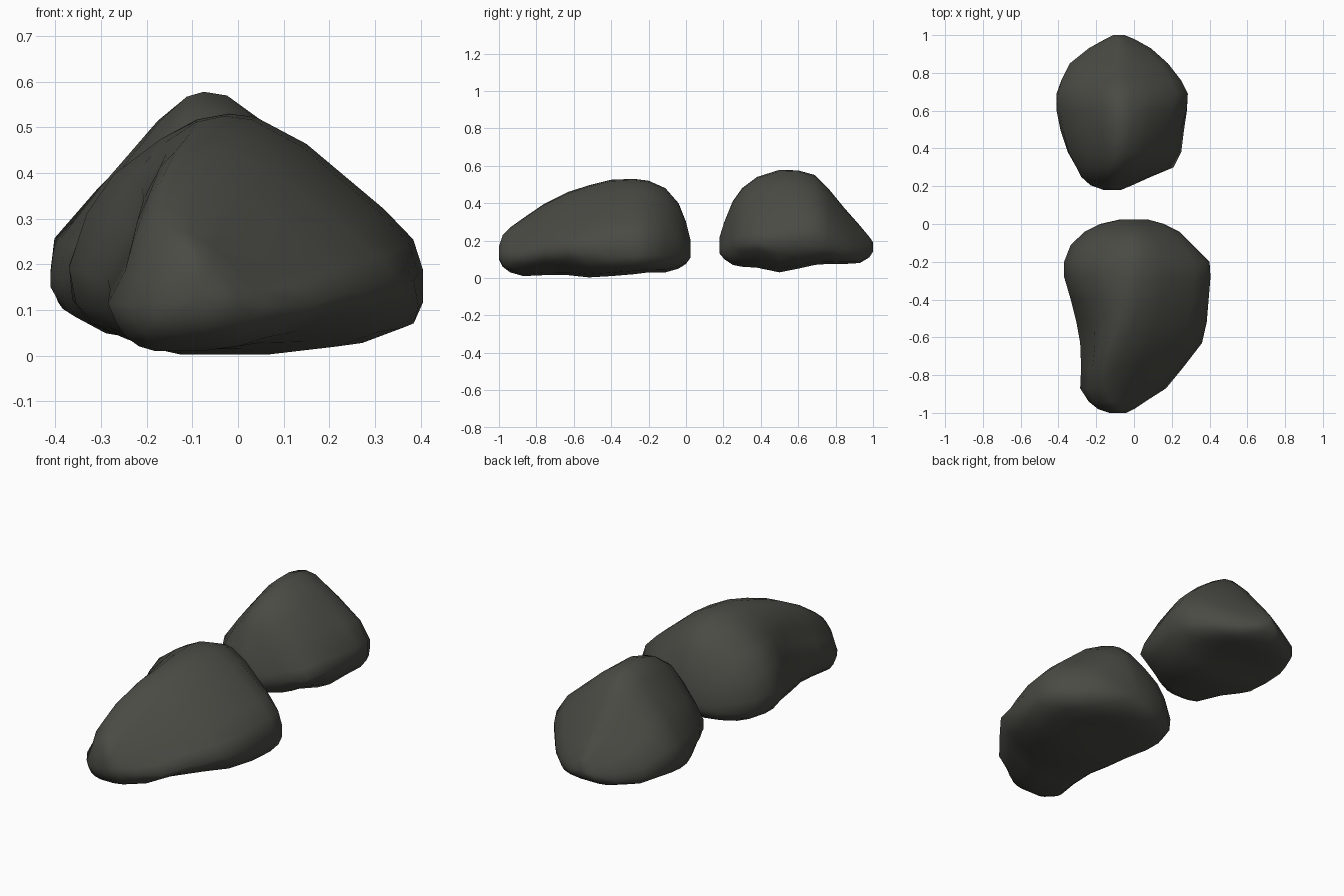
import bpy, bmesh, math

stone = bpy.data.materials.new("dark_stone")
stone.diffuse_color = (0.068, 0.069, 0.058, 1)


def flank(profile, lower, hollow, undercut):
    """Side profile: upper part hollowed towards the ridge, lower part tucked in."""
    top = [(min(1, u * (1 - hollow * math.sin(math.pi * w))) if u < 1 else u, w)
           for u, w in profile]
    base = [(min(1, u * (1 - undercut * (1 - w * 3))), w) for u, w in lower]
    return top + base


def make_rock(name, stations, left, right, lower):
    """Loft sections along y. Station: y, x left, x right, z bottom, z top, ridge x,
    hollow left, hollow right, undercut left, undercut right."""
    bm = bmesh.new()
    rings = []
    for y, xl, xr, zb, zt, xp, hl, hr, cl, cr in stations:
        h = zt - zb
        ring = [(xp, zt)]
        ring += [(xp + (xr - xp) * u, zb + h * w) for u, w in flank(right, lower, hr, cr)]
        ring += [(xp, zb)]
        ring += [(xp + (xl - xp) * u, zb + h * w)
                 for u, w in flank(left, lower, hl, cl)[::-1]]
        rings.append([bm.verts.new((x, y, z)) for x, z in ring])
    n = len(rings[0])
    for a, b in zip(rings, rings[1:]):
        for i in range(n):
            j = (i + 1) % n
            bm.faces.new((a[i], a[j], b[j], b[i]))
    # rounded ends close on a centre point
    for ring in (rings[0], rings[-1]):
        bmesh.ops.poke(bm, faces=[bm.faces.new(ring)])
    bmesh.ops.recalc_face_normals(bm, faces=bm.faces)
    for f in bm.faces:
        f.smooth = True
    mesh = bpy.data.meshes.new(name)
    bm.to_mesh(mesh)
    bm.free()
    mesh.materials.append(stone)
    obj = bpy.data.objects.new(name, mesh)
    bpy.context.collection.objects.link(obj)
    return obj


# shared underside, from the widest point down to the base
lower = [(0.98, 0.19), (0.89, 0.10), (0.68, 0.035), (0.32, 0.0)]

# long front rock with a low nose
make_rock("front_rock", [
    (-1.00, -0.13, -0.04, 0.10, 0.17, -0.09, 0, 0, 0, 0),
    (-0.98, -0.19, 0.00, 0.06, 0.23, -0.10, 0, 0, 0.1, 0.1),
    (-0.94, -0.24, 0.06, 0.03, 0.27, -0.13, 0.1, 0.05, 0.2, 0.2),
    (-0.87, -0.285, 0.17, 0.01, 0.32, -0.15, 0.2, 0.12, 0.3, 0.35),
    (-0.76, -0.28, 0.26, 0.015, 0.395, -0.14, 0.28, 0.1, 0.3, 0.35),
    (-0.63, -0.285, 0.36, 0.015, 0.46, -0.10, 0.28, 0.08, 0.2, 0.25),
    (-0.52, -0.305, 0.385, 0.003, 0.495, -0.06, 0.2, 0.04, 0.15, 0.1),
    (-0.40, -0.335, 0.395, 0.01, 0.525, -0.03, 0.08, 0, 0.1, -0.05),
    (-0.28, -0.37, 0.405, 0.02, 0.53, -0.02, 0, 0, 0.05, -0.1),
    (-0.20, -0.37, 0.40, 0.03, 0.52, -0.01, 0, 0, 0, -0.1),
    (-0.11, -0.335, 0.31, 0.03, 0.48, 0.0, 0, 0, 0, -0.05),
    (-0.04, -0.26, 0.24, 0.05, 0.40, 0.0, 0, 0, 0, 0),
    (0.00, -0.18, 0.16, 0.075, 0.30, 0.0, 0, 0, 0, 0),
    (0.025, -0.07, 0.07, 0.11, 0.20, 0.0, 0, 0, 0, 0),
], [(0.2, 0.975), (0.43, 0.89), (0.72, 0.74), (0.89, 0.57), (1, 0.34)],
   [(0.14, 0.985), (0.4, 0.87), (0.8, 0.59), (0.95, 0.46), (1, 0.33)], lower)

# taller peaked rock behind
make_rock("back_rock", [
    (0.18, -0.16, -0.07, 0.13, 0.22, -0.12, 0, 0, 0, 0),
    (0.205, -0.23, -0.01, 0.10, 0.30, -0.12, -0.05, 0, 0.1, 0.1),
    (0.25, -0.28, 0.09, 0.07, 0.41, -0.11, -0.1, 0, 0.15, 0.25),
    (0.30, -0.305, 0.21, 0.06, 0.48, -0.10, -0.1, 0.08, 0.15, 0.35),
    (0.38, -0.35, 0.25, 0.055, 0.54, -0.08, -0.05, 0.06, 0.1, 0.35),
    (0.50, -0.39, 0.265, 0.03, 0.578, -0.075, -0.02, 0, 0, 0.15),
    (0.60, -0.41, 0.28, 0.05, 0.575, -0.075, 0, -0.05, -0.05, 0.1),
    (0.69, -0.41, 0.285, 0.07, 0.55, -0.08, -0.04, -0.1, -0.1, 0),
    (0.76, -0.385, 0.25, 0.075, 0.48, -0.08, -0.06, -0.12, -0.1, 0),
    (0.85, -0.34, 0.18, 0.075, 0.37, -0.08, -0.1, -0.12, -0.1, 0),
    (0.93, -0.24, 0.09, 0.08, 0.28, -0.08, -0.1, -0.05, 0, 0),
    (0.98, -0.15, 0.00, 0.11, 0.22, -0.08, 0, 0, 0, 0),
    (1.00, -0.11, -0.05, 0.14, 0.19, -0.08, 0, 0, 0, 0),
], [(0.12, 0.98), (0.3, 0.885), (0.66, 0.62), (0.94, 0.39), (1, 0.25)],
   [(0.15, 0.985), (0.42, 0.85), (0.75, 0.62), (0.95, 0.41), (1, 0.29)], lower)
